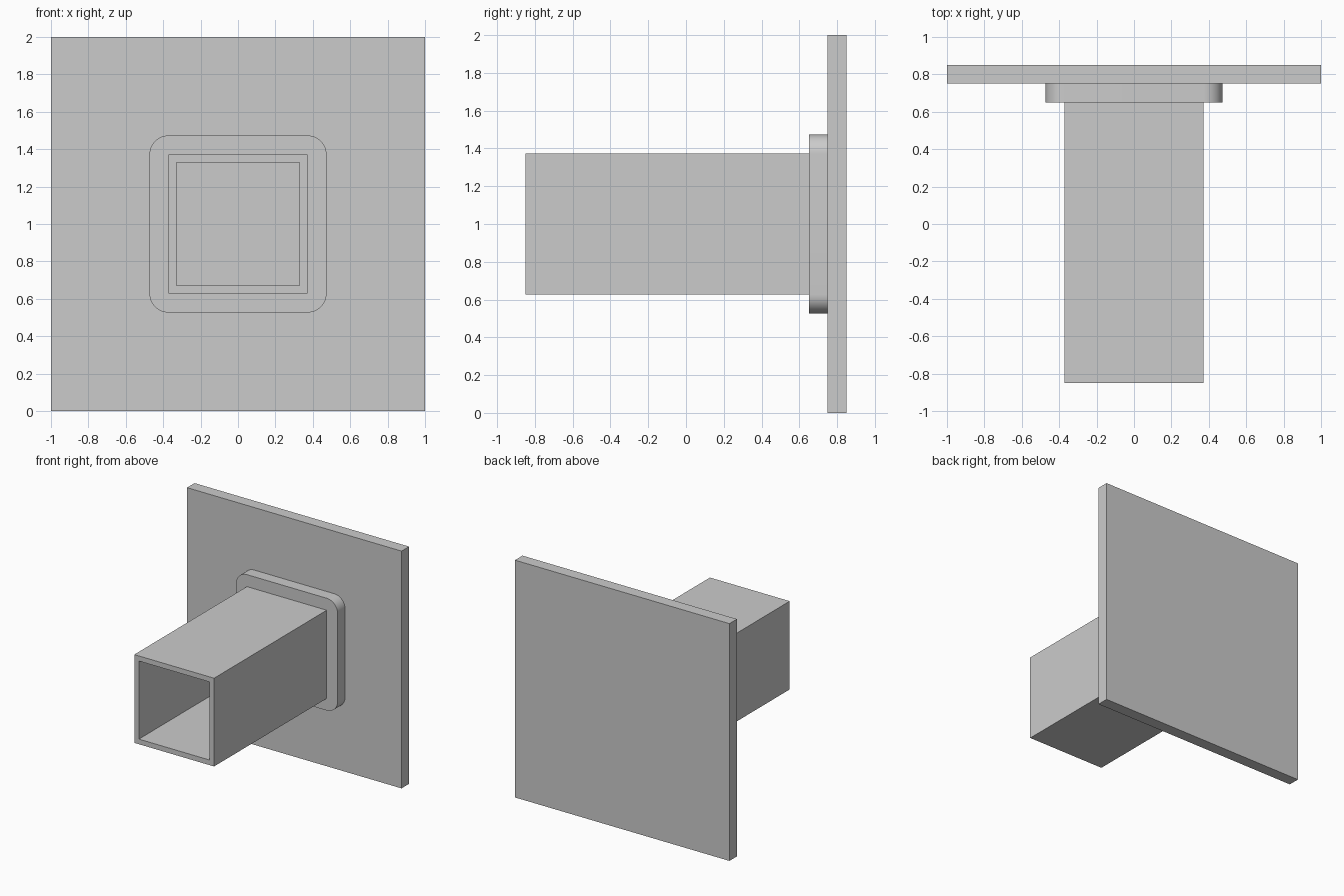
import bpy, bmesh

if "Cube" in bpy.data.objects:
    bpy.data.objects.remove(bpy.data.objects["Cube"])

CZ = 1.0  # height of the shared axis


def finish(name, bm):
    bmesh.ops.recalc_face_normals(bm, faces=bm.faces)
    mesh = bpy.data.meshes.new(name)
    bm.to_mesh(mesh)
    bm.free()
    obj = bpy.data.objects.new(name, mesh)
    bpy.context.collection.objects.link(obj)
    return obj


def square_slab(half, y0, y1):
    """Square block centred on the axis, running from y0 to y1."""
    bm = bmesh.new()
    bmesh.ops.create_cube(bm, size=1)
    for v in bm.verts:
        v.co = (v.co.x * 2 * half,
                (y0 + y1) / 2 + v.co.y * (y1 - y0),
                CZ + v.co.z * 2 * half)
    return bm


# Square wall plate
finish("back_plate", square_slab(1.0, 0.75, 0.85))

# Collar with four rounded corners
bm = square_slab(0.473, 0.65, 0.75)
corners = [e for e in bm.edges if abs(e.verts[0].co.y - e.verts[1].co.y) > 0.05]
bmesh.ops.bevel(bm, geom=corners, offset=0.1, segments=12, profile=0.5, affect='EDGES')
collar = finish("collar", bm)
bpy.context.view_layer.objects.active = collar
collar.select_set(True)
bpy.ops.object.shade_smooth_by_angle()

# Hollow square tube
bm = bmesh.new()
signs = [(-1, -1), (1, -1), (1, 1), (-1, 1)]
loops = [[bm.verts.new((sx * h, y, CZ + sz * h)) for sx, sz in signs]
         for h, y in [(0.372, -0.85), (0.372, 0.65), (0.329, 0.65), (0.329, -0.85)]]
for a, b in zip(loops, loops[1:] + loops[:1]):
    for i in range(4):
        j = (i + 1) % 4
        bm.faces.new((a[i], a[j], b[j], b[i]))
finish("square_tube", bm)
